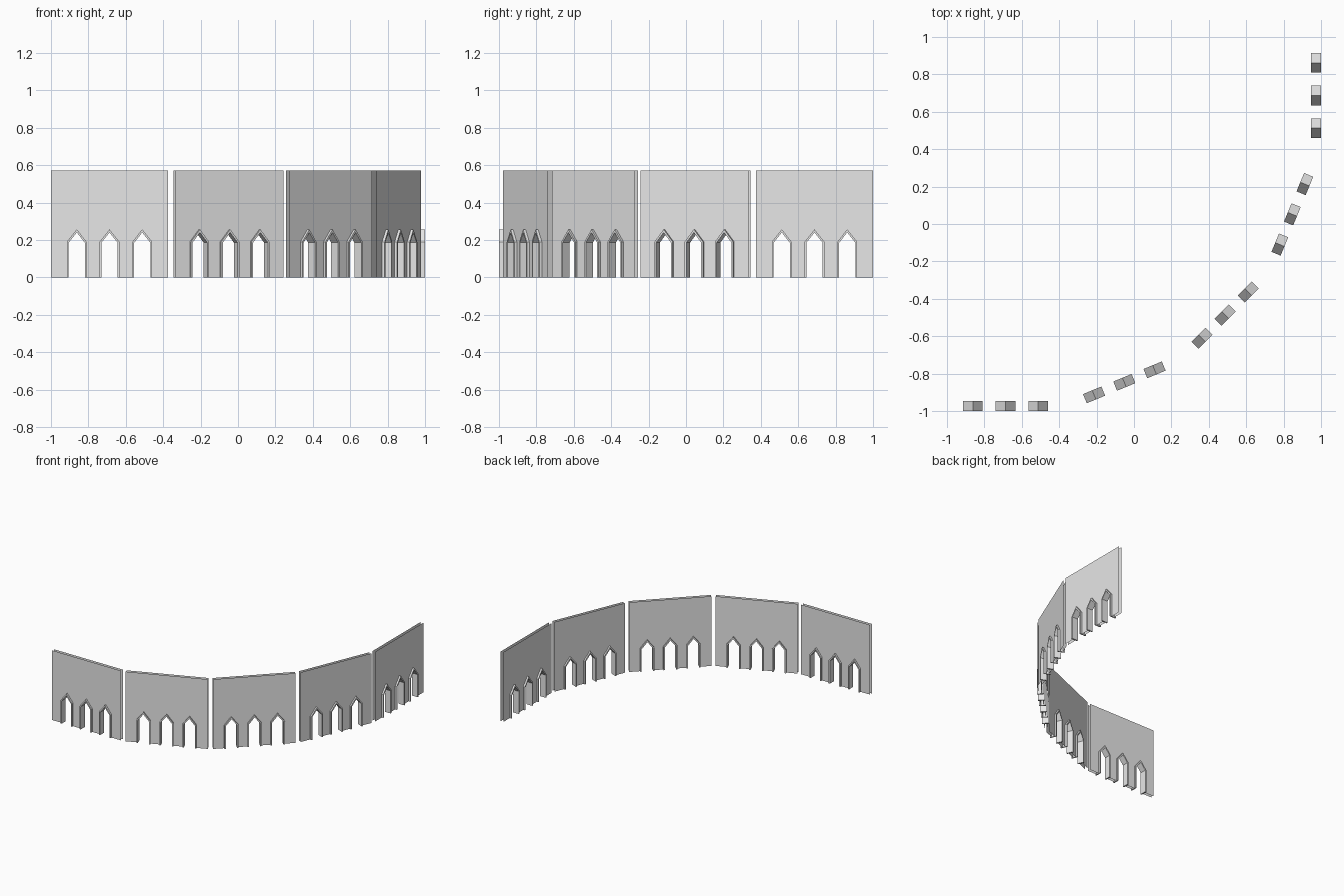
import bpy, bmesh
from math import pi
from mathutils import Matrix, Vector

if "Cube" in bpy.data.objects:
    bpy.data.objects.remove(bpy.data.objects["Cube"], do_unlink=True)

RADIUS, PIVOT = 1.66, Vector((-0.687, 0.687, 0))
WIDTH, HEIGHT, GAP = 0.626, 0.572, 0.024
DEPTH, SPACING = 0.053, 0.175

stone = bpy.data.materials.new("light grey stone")
stone.use_nodes = True
stone.diffuse_color = (0.8, 0.8, 0.8, 1)
stone.node_tree.nodes["Principled BSDF"].inputs["Base Color"].default_value = (0.8, 0.8, 0.8, 1)


def arch(half, spring, apex, cx):
    """Pointed arch outline from left foot to right foot."""
    return [(cx - half, 0), (cx - half, spring), (cx, apex), (cx + half, spring), (cx + half, 0)]


def make_object(name, bm, turn):
    mesh = bpy.data.meshes.new(name)
    bm.to_mesh(mesh)
    bm.free()
    mesh.materials.append(stone)
    obj = bpy.data.objects.new(name, mesh)
    bpy.context.collection.objects.link(obj)
    obj.matrix_world = (Matrix.Translation(PIVOT) @ Matrix.Rotation(turn, 4, "Z")
                        @ Matrix.Translation((0, -RADIUS, 0)))


def wall_sheets(name, turn):
    """Front and back skins, open at the top and ends, notched for the arches."""
    outline = [(-WIDTH / 2, 0)]
    for i in (-1, 0, 1):
        outline += arch(0.053, 0.19, 0.257, i * SPACING)
    outline += [(WIDTH / 2, 0), (WIDTH / 2, HEIGHT), (-WIDTH / 2, HEIGHT)]
    bm = bmesh.new()
    for side in (-1, 1):
        loop = [bm.verts.new((x, side * GAP / 2, z)) for x, z in outline]
        face = bm.faces.new(loop)
        face.normal_update()
        if face.normal.y * side < 0:
            face.normal_flip()
    make_object(name, bm, turn)


def arch_frame(name, turn, cx):
    """Thin pointed surround running through the wall."""
    outline = arch(0.053, 0.19, 0.257, cx) + arch(0.043, 0.186, 0.24, cx)[::-1]
    bm = bmesh.new()
    face = bm.faces.new([bm.verts.new((x, -DEPTH / 2, z)) for x, z in outline])
    result = bmesh.ops.extrude_face_region(bm, geom=[face], use_keep_orig=True)
    moved = [v for v in result["geom"] if isinstance(v, bmesh.types.BMVert)]
    bmesh.ops.translate(bm, verts=moved, vec=(0, DEPTH, 0))
    bmesh.ops.recalc_face_normals(bm, faces=bm.faces)
    make_object(name, bm, turn)


# Five wall panels around a quarter circle, three arches in each
for n in range(5):
    turn = n * pi / 8
    wall_sheets(f"wall_panel_{n + 1}", turn)
    for k in (-1, 0, 1):
        arch_frame(f"arch_frame_{n + 1}_{k + 2}", turn, k * SPACING)
